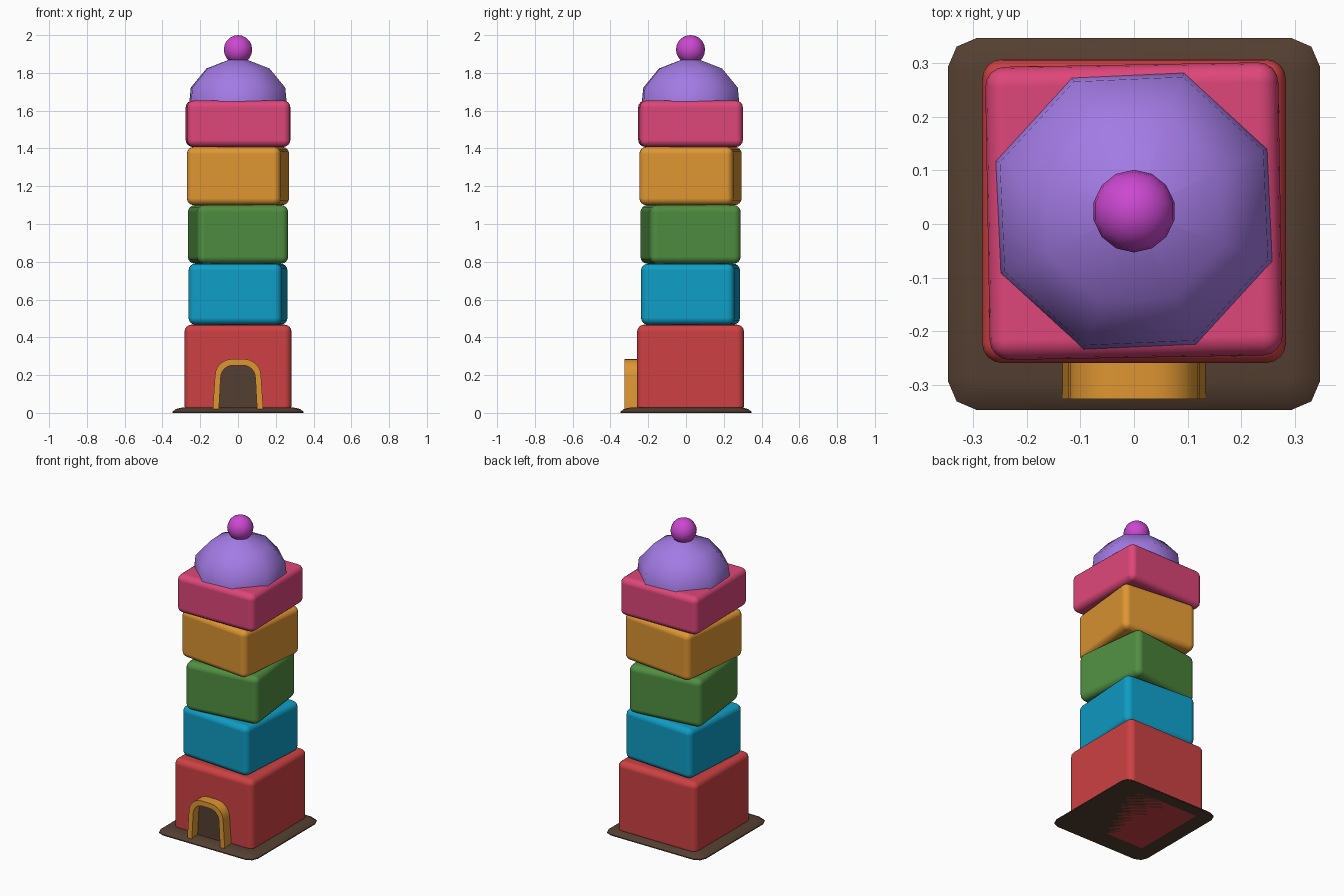
import bpy, bmesh, math
from mathutils import Matrix

if "Cube" in bpy.data.objects:
    bpy.data.objects.remove(bpy.data.objects["Cube"])

CY = 0.024  # the tower sits slightly behind the plate centre


def material(name, r, g, b):
    m = bpy.data.materials.new(name)
    lin = [((c / 255 + 0.055) / 1.055) ** 2.4 for c in (r, g, b)]
    m.diffuse_color = (*lin, 1)
    m.use_nodes = True
    m.node_tree.nodes["Principled BSDF"].inputs["Base Color"].default_value = m.diffuse_color
    return m


RED = material("red", 205, 65, 67)
BLUE = material("blue", 15, 157, 197)
GREEN = material("green", 80, 142, 65)
ORANGE = material("orange", 222, 150, 50)
PINK = material("pink", 222, 70, 122)
PURPLE = material("purple", 163, 123, 228)
MAGENTA = material("magenta", 203, 72, 208)
BROWN = material("brown", 84, 63, 49)


def finish(name, bm, mat, angle=35):
    bmesh.ops.recalc_face_normals(bm, faces=bm.faces[:])
    me = bpy.data.meshes.new(name)
    bm.to_mesh(me)
    bm.free()
    ob = bpy.data.objects.new(name, me)
    bpy.context.collection.objects.link(ob)
    me.materials.append(mat)
    bpy.ops.object.select_all(action='DESELECT')
    ob.select_set(True)
    bpy.context.view_layer.objects.active = ob
    bpy.ops.object.shade_smooth_by_angle(angle=math.radians(angle))
    return ob


def block(name, half, z0, z1, turn, mat, radius=0.037):
    """Rounded toy block, turned about z."""
    bm = bmesh.new()
    bmesh.ops.create_cube(bm, size=1, matrix=Matrix.Diagonal((2 * half, 2 * half, z1 - z0, 1)))
    ob = finish(name, bm, mat, 60)
    ob.location = (0, CY, (z0 + z1) / 2)
    ob.rotation_euler.z = math.radians(turn)
    bev = ob.modifiers.new("rounding", 'BEVEL')
    bev.width, bev.segments, bev.harden_normals = radius, 4, True


def loft(name, rings, mat, angle=35):
    """Skin between stacked rings of points, capped at both ends."""
    bm = bmesh.new()
    rows = [[bm.verts.new(p) for p in ring] for ring in rings]
    n = len(rows[0])
    for a, b in zip(rows, rows[1:]):
        for i in range(n):
            j = (i + 1) % n
            bm.faces.new((a[i], a[j], b[j], b[i]))
    bm.faces.new(rows[0][::-1])
    bm.faces.new(rows[-1])
    return finish(name, bm, mat, angle)


# Base plate: square with two-step clipped corners and a sloping edge
def plate_ring(h, c, z):
    k = c * 0.3
    corner = [(h, h - c), (h - k, h - k), (h - c, h)]
    pts = []
    for q in range(4):
        a = q * math.pi / 2
        pts += [(x * math.cos(a) - y * math.sin(a), x * math.sin(a) + y * math.cos(a), z) for x, y in corner]
    return pts


loft("base_plate", [plate_ring(0.347, 0.055, 0), plate_ring(0.347, 0.055, 0.006),
                    plate_ring(0.33, 0.045, 0.02), plate_ring(0.297, 0.02, 0.028)], BROWN)

# Stacked blocks, each turned a little
block("ground_block", 0.283, -0.0, 0.467, 0, RED)
block("second_block", 0.248, 0.467, 0.79, -4, BLUE)
block("third_block", 0.242, 0.79, 1.10, 7, GREEN)
block("fourth_block", 0.250, 1.10, 1.408, -6, ORANGE)
block("top_block", 0.273, 1.408, 1.654, 1, PINK)


# Eight-sided dome
def octagon(r, z):
    return [(r * math.cos(math.radians(25 + 45 * i)), CY + r * math.sin(math.radians(25 + 45 * i)), z)
            for i in range(8)]


loft("dome", [octagon(0.274, 1.648), octagon(0.266, 1.722), octagon(0.178, 1.823),
              octagon(0.001, 1.888)], PURPLE, 60)

# Ball on the dome
bm = bmesh.new()
bmesh.ops.create_uvsphere(bm, u_segments=14, v_segments=10, radius=0.077)
finish("ball", bm, MAGENTA, 60).location = (0, CY, 1.923)


# Doorway outline: straight legs with a rounded head
def arch(half, top, r, flare=0.0):
    right = [(half + flare, 0.001), (half, top - r)]
    for i in range(1, 7):
        a = i * math.pi / 12
        right.append((half - r + r * math.cos(a), top - r + r * math.sin(a)))
    return right + [(-x, z) for x, z in reversed(right)]


# Arch frame
outer, inner = arch(0.122, 0.285, 0.09, 0.013), arch(0.092, 0.252, 0.066, 0.01)
bm = bmesh.new()
F, B = -0.326, -0.25
rows = [[bm.verts.new((x, y, z)) for x, z in prof]
        for prof, y in ((outer, F), (outer, B), (inner, B), (inner, F))]
for k in range(4):
    a, b = rows[k], rows[(k + 1) % 4]
    for i in range(len(a) - 1):
        bm.faces.new((a[i], a[i + 1], b[i + 1], b[i]))
for i in (0, -1):
    bm.faces.new([r[i] for r in rows])
finish("door_arch", bm, ORANGE)

# Dark door panel inside the arch
door = arch(0.1, 0.26, 0.07, 0.008)
loft("door_panel", [[(x, y, z) for x, z in door] for y in (-0.268, -0.25)], BROWN)
